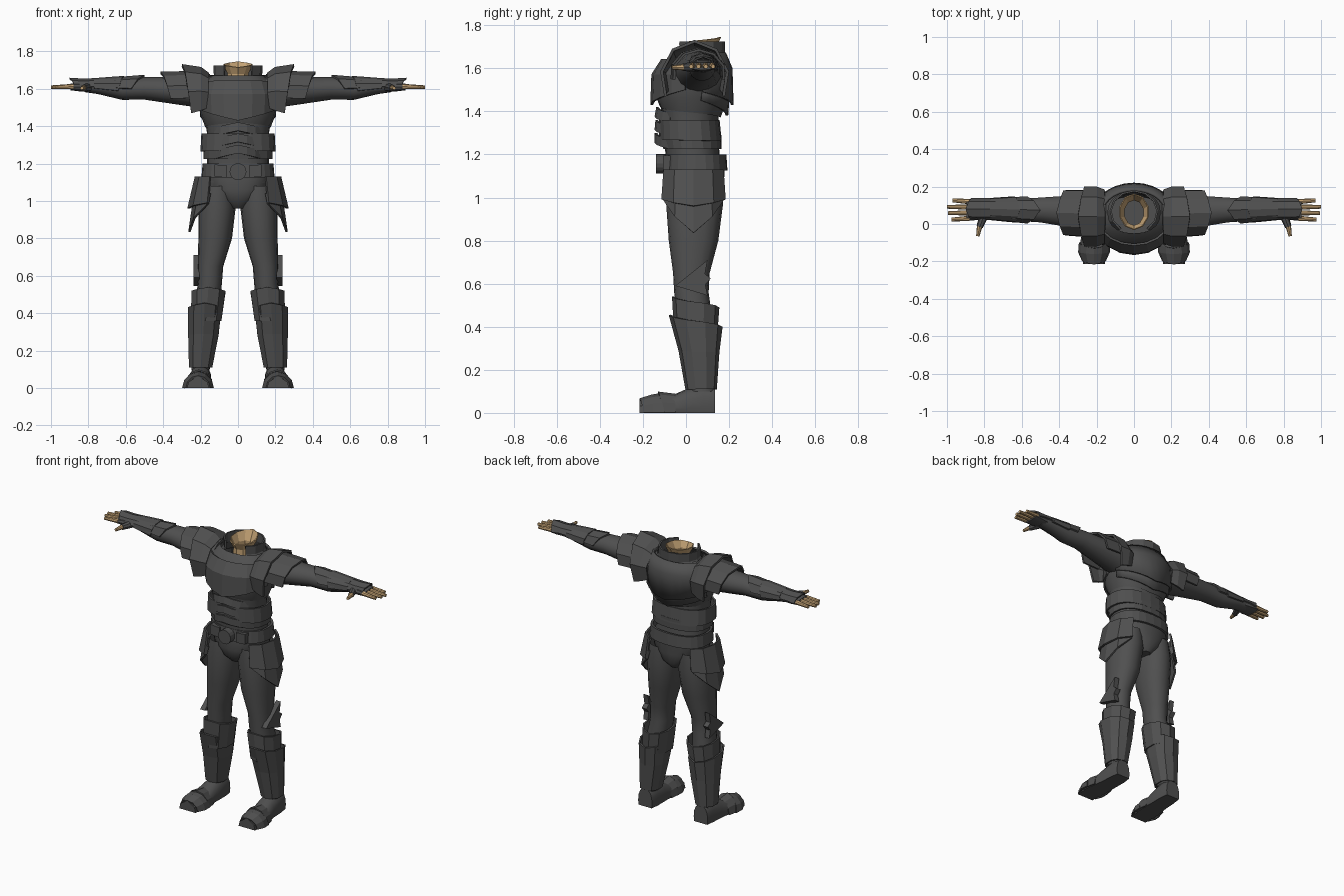
import bpy, bmesh, math
from mathutils import Vector


def material(name, rgb):
    m = bpy.data.materials.new(name)
    m.diffuse_color = (*rgb, 1)
    return m


ARMOUR = material("dark grey armour", (0.08, 0.08, 0.08))
SKIN = material("tan skin", (0.56, 0.37, 0.18))


def finish(name, bm, mat, mirror=False, thick=0, smooth=False):
    bmesh.ops.remove_doubles(bm, verts=bm.verts, dist=0.0005)
    bmesh.ops.dissolve_degenerate(bm, edges=bm.edges, dist=0.0003)
    bmesh.ops.recalc_face_normals(bm, faces=bm.faces)
    me = bpy.data.meshes.new(name)
    bm.to_mesh(me)
    bm.free()
    ob = bpy.data.objects.new(name, me)
    bpy.context.collection.objects.link(ob)
    me.materials.append(mat)
    if smooth:
        bpy.ops.object.select_all(action='DESELECT')
        ob.select_set(True)
        bpy.context.view_layer.objects.active = ob
        bpy.ops.object.shade_smooth_by_angle(angle=math.radians(35))
    if thick:
        s = ob.modifiers.new("thickness", 'SOLIDIFY')
        s.thickness, s.offset = thick, 0
    if mirror:
        ob.modifiers.new("mirror", 'MIRROR')
    return ob


def place(axis, t, u, v):
    return {'x': (t, u, v), 'y': (u, t, v), 'z': (u, v, t)}[axis]


def loft(name, axis, stations, a0=90, a1=450, n=16, p=2.0, caps=False, floor=None, mat=ARMOUR, **kw):
    """Rings (t, cu, cv, ru, rv, tip) along an axis; tip pushes the middle of the arc along the axis."""
    bm = bmesh.new()
    rows = []
    for t, cu, cv, ru, rv, *tip in stations:
        row = []
        for i in range(n + 1):
            f = i / n
            a = math.radians(a0 + (a1 - a0) * f)
            c, s = math.cos(a), math.sin(a)
            u = cu + ru * math.copysign(abs(c) ** (2 / p), c)
            v = cv + rv * math.copysign(abs(s) ** (2 / p), s)
            if floor is not None:
                v = max(v, floor)
            k = tip[0] * (1 - abs(2 * f - 1)) if tip else 0
            row.append(bm.verts.new(place(axis, t + k, u, v)))
        rows.append(row)
    for r, q in zip(rows, rows[1:]):
        for i in range(n):
            bm.faces.new((r[i], r[i + 1], q[i + 1], q[i]))
    if caps:
        bm.faces.new(rows[0][:-1])
        bm.faces.new(rows[-1][:-1])
    return finish(name, bm, mat, **kw)


def prism(name, axis, pts, t0, t1, mat=ARMOUR, **kw):
    bm = bmesh.new()
    a = [bm.verts.new(place(axis, t0, *q)) for q in pts]
    b = [bm.verts.new(place(axis, t1, *q)) for q in pts]
    bm.faces.new(a)
    bm.faces.new(b)
    for i in range(len(pts)):
        j = (i + 1) % len(pts)
        bm.faces.new((a[i], a[j], b[j], b[i]))
    return finish(name, bm, mat, **kw)


def rod(name, p0, p1, r0, r1, mat):
    bm = bmesh.new()
    d = Vector(p1) - Vector(p0)
    bmesh.ops.create_cone(bm, cap_ends=True, segments=8, radius1=r0, radius2=r1, depth=d.length)
    bm.transform(d.to_track_quat('Z', 'Y').to_matrix().to_4x4())
    bmesh.ops.translate(bm, verts=bm.verts, vec=(Vector(p0) + Vector(p1)) / 2)
    return finish(name, bm, mat, mirror=True, smooth=True)


# torso and pelvis
loft("undersuit", 'z', [(1.10, 0, .04, .175, .13), (1.2, 0, .03, .165, .125), (1.36, 0, .02, .165, .13),
                        (1.45, 0, .02, .18, .14)], n=24, p=2.3, smooth=True)
loft("pelvis", 'z', [(.96, 0, .05, .04, .09), (1.0, 0, .045, .10, .125), (1.06, 0, .04, .165, .135),
                     (1.13, 0, .045, .18, .135)], n=24, p=2.3, caps=True, smooth=True)
loft("cuirass", 'z', [(1.37, 0, .02, .175, .14, .05), (1.45, 0, .025, .20, .165, .02), (1.55, 0, .03, .22, .17),
                      (1.62, 0, .04, .205, .15), (1.67, 0, .06, .14, .11)], n=20, p=2.3, smooth=True)
loft("pectoral_plate", 'z', [(1.64, 0, .03, .19, .14), (1.57, 0, .03, .22, .185), (1.50, 0, .03, .215, .19, -.07)],
     a0=190, a1=350, n=8, thick=.012)
loft("back_plate", 'z', [(1.67, 0, .06, .17, .12), (1.6, 0, .05, .21, .16), (1.49, 0, .05, .215, .165, -.06)],
     a0=10, a1=170, n=12, thick=.012, smooth=True)
loft("lower_back_plate", 'z', [(1.52, 0, .05, .205, .15), (1.45, 0, .045, .20, .145, -.07)],
     a0=10, a1=170, n=12, thick=.012, smooth=True)
loft("waist_band", 'z', [(1.36, 0, .015, .19, .135), (1.26, 0, .02, .195, .14, .01)], n=20, p=2.4, thick=.012)
loft("lower_waist_band", 'z', [(1.29, 0, .025, .18, .135), (1.225, 0, .03, .18, .13)], n=20, p=2.4, thick=.01)
for i in range(3):
    z = 1.39 - .06 * i
    loft("abdomen_plate", 'z', [(z, 0, .02, .15, .152 + .004 * i, .03), (z - .045, 0, .02, .15, .16, .03)],
         a0=215, a1=325, n=6, thick=.012)

# belt
loft("belt", 'z', [(1.125, 0, .045, .188, .14), (1.2, 0, .045, .182, .135)], n=24, p=2.4, thick=.015)
prism("buckle", 'y', [(.045 * math.cos(i * math.pi / 8), 1.157 + .045 * math.sin(i * math.pi / 8))
                      for i in range(16)], -.14, -.08)
prism("belt_plate", 'y', [(.06, 1.125), (.125, 1.13), (.125, 1.195), (.06, 1.19)], -.107, -.04, mirror=True)

# neck and collar
loft("neck", 'z', [(1.62, 0, .06, .06, .07), (1.68, 0, .06, .055, .07), (1.745, 0, .065, .078, .095, -.03)],
     n=10, mat=SKIN, thick=.006)
loft("collar", 'z', [(1.60, 0, .065, .17, .13), (1.67, 0, .065, .125, .11), (1.725, 0, .065, .125, .112)],
     a0=-55, a1=235, n=10, thick=.01)

# arms
loft("arm", 'x', [(.15, .055, 1.58, .11, .10), (.25, .06, 1.59, .10, .085), (.4, .07, 1.595, .08, .068),
                  (.5, .075, 1.602, .068, .06), (.62, .075, 1.597, .06, .056), (.75, .08, 1.61, .05, .038),
                  (.82, .08, 1.612, .045, .03)], n=14, caps=True, mirror=True, smooth=True)
loft("shoulder_plate", 'x', [(.16, .04, 1.56, .14, .12), (.20, .04, 1.56, .155, .15),
                             (.25, .04, 1.555, .155, .17, .05)],
     a0=-30, a1=210, n=6, thick=.014, mirror=True)
loft("upper_arm_plate", 'x', [(.23, .055, 1.58, .125, .11), (.36, .06, 1.575, .12, .11, .055)],
     a0=-15, a1=195, n=6, thick=.012, mirror=True)
loft("elbow_plate", 'x', [(.57, .075, 1.6, .068, .07, -.07), (.68, .078, 1.605, .06, .05)],
     a0=0, a1=180, n=4, thick=.01, mirror=True)
loft("forearm_plate", 'x', [(.64, .078, 1.6, .066, .064, -.03), (.77, .08, 1.61, .055, .042)],
     a0=-10, a1=190, n=6, thick=.01, mirror=True)
loft("wrist_plate", 'x', [(.74, .08, 1.61, .055, .045), (.82, .08, 1.612, .055, .038), (.87, .08, 1.605, .055, .05, .03)],
     a0=0, a1=180, n=4, thick=.008, mirror=True)

# hands
loft("glove", 'x', [(.79, .08, 1.612, .045, .028), (.84, .077, 1.61, .056, .025), (.895, .075, 1.61, .058, .018)],
     n=12, p=2.6, caps=True, mirror=True, smooth=True)
for i, tip in enumerate((.975, .995, 1.0, .97)):
    y = .03 + .03 * i
    rod("finger", (.88, y, 1.612), (tip, y + (i - 1.5) * .004, 1.608), .0145, .010, SKIN)
rod("thumb_sleeve", (.80, .05, 1.608), (.825, -.015, 1.605), .024, .018, ARMOUR)
rod("thumb", (.825, -.01, 1.605), (.835, -.065, 1.603), .015, .009, SKIN)

# legs
loft("leg", 'z', [(1.08, .105, .04, .085, .125), (.97, .112, .04, .10, .132), (.8, .122, .035, .09, .115),
                  (.65, .147, .025, .068, .085), (.56, .15, .025, .064, .08), (.45, .165, .04, .068, .08),
                  (.1, .2, .075, .05, .06)], n=16, p=2.2, mirror=True, smooth=True)
loft("hip_plate", 'z', [(1.13, .12, .035, .105, .14), (.99, .125, .035, .14, .15, -.03)],
     a0=-75, a1=75, n=4, thick=.012, mirror=True)
loft("lower_hip_plate", 'z', [(1.04, .12, .035, .11, .135), (.985, .125, .035, .135, .14, -.15)],
     a0=-75, a1=75, n=4, thick=.012, mirror=True)
prism("knee_wing", 'x', [(-.05, .59), (.10, .71), (.088, .645), (.115, .625), (.09, .595), (.10, .545)],
      .205, .238, mirror=True)
loft("upper_greave", 'z', [(.36, .17, .045, .08, .095), (.49, .158, .045, .09, .105, .05)],
     n=10, p=2.3, thick=.01, mirror=True)
loft("lower_greave", 'z', [(.11, .2, .07, .06, .068), (.28, .185, .06, .08, .09, .01),
                           (.40, .178, .045, .088, .12, .055)],
     n=10, p=2.3, thick=.01, mirror=True)

# boots
loft("boot", 'y', [(.135, .2, .03, .05, .085), (.08, .2, .03, .058, .10), (0, .203, .02, .06, .09),
                   (-.10, .21, .01, .068, .055), (-.15, .212, .0, .07, .05)],
     n=16, p=2.4, caps=True, floor=0, mirror=True, smooth=True)
loft("toe_cap", 'y', [(-.10, .212, 0, .078, .085, -.03), (-.15, .214, 0, .08, .08, -.01), (-.195, .214, 0, .06, .062, -.02)],
     a0=0, a1=180, n=6, thick=.01, mirror=True)
prism("toe_front", 'y', [(.155, 0), (.273, 0), (.265, .032), (.214, .065), (.163, .032)], -.215, -.14, mirror=True)
loft("instep_plate", 'y', [(-.05, .208, 0, .066, .085), (-.11, .21, 0, .076, .095, -.02)],
     a0=0, a1=180, n=6, thick=.008, mirror=True)
